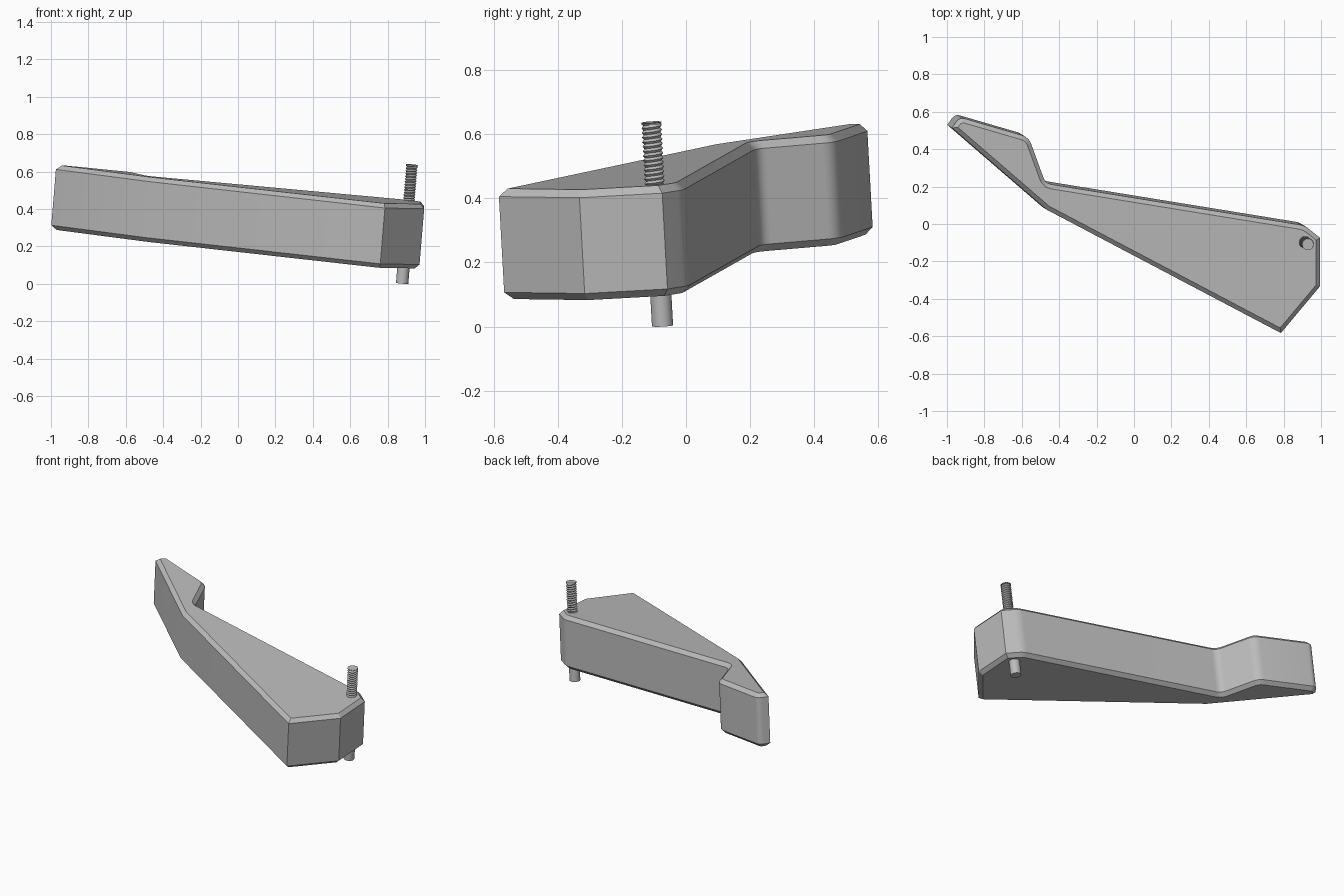
import bpy, bmesh, math
from mathutils import Vector, Matrix

if "Cube" in bpy.data.objects:
    bpy.data.objects.remove(bpy.data.objects["Cube"], do_unlink=True)

# One plain grey metal
metal = bpy.data.materials.new("grey metal")
metal.use_nodes = True
metal.diffuse_color = (0.5, 0.5, 0.5, 1)
metal.node_tree.nodes["Principled BSDF"].inputs["Base Color"].default_value = (0.5, 0.5, 0.5, 1)

# The whole part leans: its own up axis and the frame that follows it
AXIS = Vector((0.083, -0.055, 1)).normalized()
TILT = Vector((0, 0, 1)).rotation_difference(AXIS).to_matrix()
FRAME = Matrix.Translation((0, 0, 0.352)) @ TILT.to_4x4()


def on_plane(x, y):
    """Local position of the mid-plane point lying above ground point x, y."""
    return TILT.inverted() @ Vector((x, y, -(AXIS.x * x + AXIS.y * y) / AXIS.z))


def finish(bm, name):
    bmesh.ops.recalc_face_normals(bm, faces=bm.faces[:])
    mesh = bpy.data.meshes.new(name)
    bm.to_mesh(mesh)
    bm.free()
    mesh.materials.append(metal)
    obj = bpy.data.objects.new(name, mesh)
    obj.matrix_world = FRAME
    bpy.context.collection.objects.link(obj)
    bpy.ops.object.select_all(action="DESELECT")
    obj.select_set(True)
    bpy.context.view_layer.objects.active = obj
    bpy.ops.object.shade_smooth_by_angle(angle=math.radians(25))
    return obj


def rounded(corners, steps=6):
    """Outline with each corner (x, y, setback) eased by a short curve."""
    pts = [on_plane(x, y) for x, y, _ in corners]
    out = []
    for i, p in enumerate(pts):
        back = corners[i][2]
        if not back:
            out.append(p)
            continue
        a = p + (pts[i - 1] - p).normalized() * back
        b = p + (pts[(i + 1) % len(pts)] - p).normalized() * back
        for k in range(steps + 1):
            t = k / steps
            out.append(a.lerp(p, t).lerp(p.lerp(b, t), t))
    return out


# Arm body: extruded outline with chamfered rims
HALF = 0.173
outline = rounded([
    (0.773, -0.575, 0), (0.983, -0.324, 0), (0.983, -0.066, 0),
    (0.90, 0.0, 0.03), (-0.485, 0.225, 0.035), (-0.575, 0.472, 0.04),
    (-0.945, 0.58, 0.03), (-0.986, 0.522, 0), (-0.48, 0.085, 0),
])
bm = bmesh.new()
base = bm.faces.new([bm.verts.new((p.x, p.y, -HALF)) for p in outline])
ext = bmesh.ops.extrude_face_region(bm, geom=[base], use_keep_orig=True)
bmesh.ops.translate(bm, vec=(0, 0, 2 * HALF),
                    verts=[g for g in ext["geom"] if isinstance(g, bmesh.types.BMVert)])
bmesh.ops.recalc_face_normals(bm, faces=bm.faces[:])
rims = [e for e in bm.edges if abs(e.verts[0].co.z - e.verts[1].co.z) < 0.001]
bmesh.ops.bevel(bm, geom=rims, offset=0.023, segments=1, affect="EDGES", clamp_overlap=False)
finish(bm, "arm_body")

# Smooth pin through the body
ROD = on_plane(0.90, -0.088)
PIN_BOTTOM, PIN_TOP, ROD_TOP = -0.271, 0.15, 0.366
bm = bmesh.new()
bmesh.ops.create_cone(bm, cap_ends=True, segments=32, radius1=0.033, radius2=0.033,
                      depth=PIN_TOP - PIN_BOTTOM,
                      matrix=Matrix.Translation((ROD.x, ROD.y, (PIN_TOP + PIN_BOTTOM) / 2)))
finish(bm, "pin")

# Threaded stud: helical ridge, flattened at its top end
CREST, ROOT, PITCH, SIDES = 0.032, 0.026, 0.0145, 32
start = PIN_TOP - PITCH
rows = 2 * math.ceil((ROD_TOP - start) / PITCH) + 1
bm = bmesh.new()
grid = []
for j in range(rows):
    ring = []
    for s in range(SIDES + 1):
        a = 2 * math.pi * s / SIDES
        z = min(start + PITCH * (j / 2 + s / SIDES), ROD_TOP)
        r = ROOT if j % 2 else CREST
        ring.append(bm.verts.new((ROD.x + r * math.cos(a), ROD.y + r * math.sin(a), z)))
    grid.append(ring)
for low, high in zip(grid, grid[1:]):
    for s in range(SIDES):
        bm.faces.new((low[s], low[s + 1], high[s + 1], high[s]))
bmesh.ops.remove_doubles(bm, verts=bm.verts[:], dist=0.00005)
finish(bm, "threaded_stud")

# Flat end of the stud
bm = bmesh.new()
bmesh.ops.create_cone(bm, cap_ends=True, segments=SIDES, radius1=CREST, radius2=CREST - 0.003,
                      depth=0.006, matrix=Matrix.Translation((ROD.x, ROD.y, ROD_TOP - 0.002)))
finish(bm, "stud_end")
